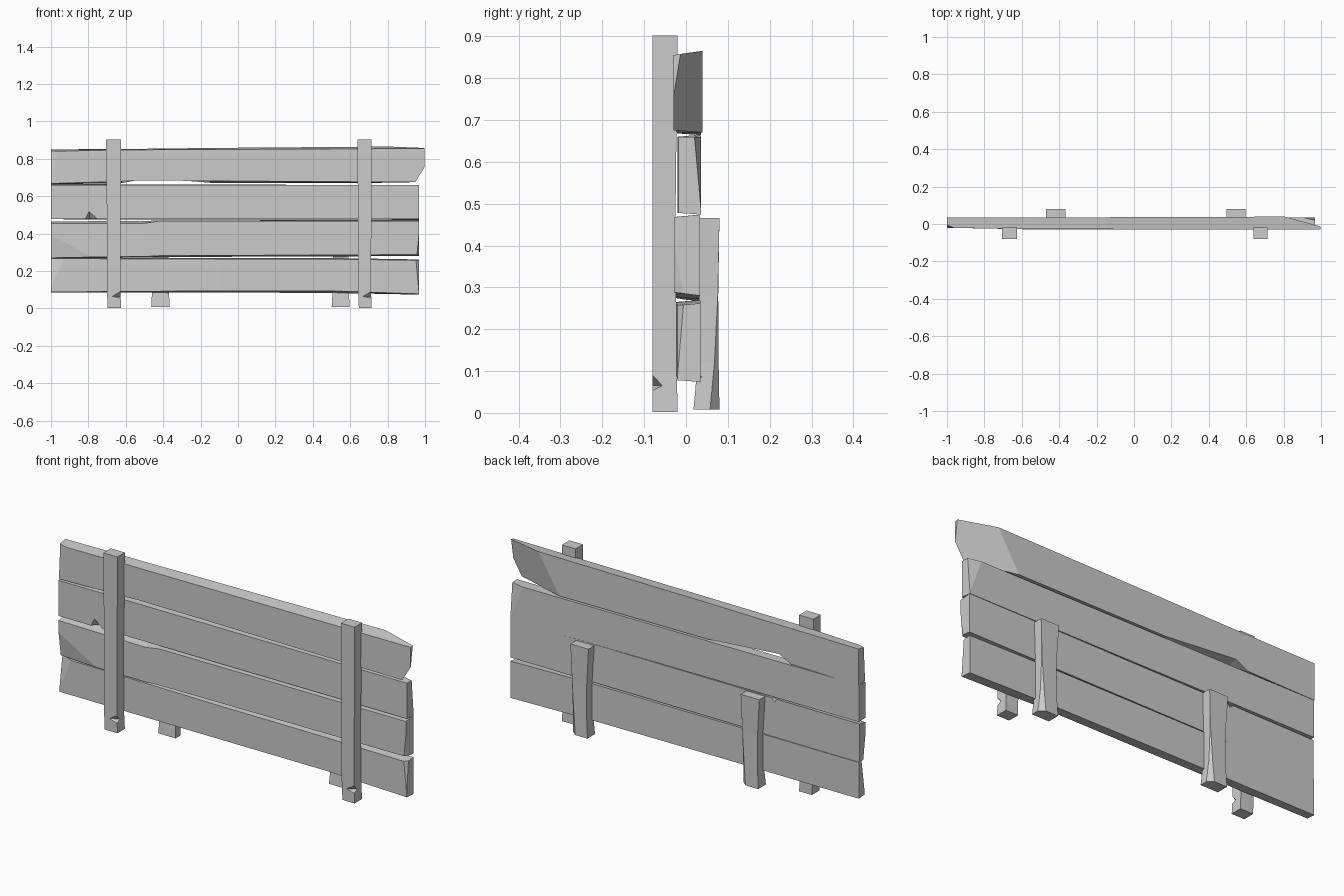
import bpy, bmesh
from mathutils import Vector

if "Cube" in bpy.data.objects:
    bpy.data.objects.remove(bpy.data.objects["Cube"])


def finish(name, bm):
    bmesh.ops.recalc_face_normals(bm, faces=bm.faces)
    me = bpy.data.meshes.new(name)
    bm.to_mesh(me)
    bm.free()
    ob = bpy.data.objects.new(name, me)
    bpy.context.collection.objects.link(ob)
    return ob


def loft(name, rings, slices=()):
    """Skin four-cornered rings, then shave corners off with planes (three points each)."""
    bm = bmesh.new()
    loops = [[bm.verts.new(p) for p in r] for r in rings]
    for a, b in zip(loops, loops[1:]):
        for i in range(4):
            j = (i + 1) % 4
            bm.faces.new((a[i], a[j], b[j], b[i]))
    bm.faces.new(loops[0])
    bm.faces.new(loops[-1])
    bmesh.ops.recalc_face_normals(bm, faces=bm.faces)
    mid = sum((v.co for v in bm.verts), Vector()) / len(bm.verts)
    for s in slices:
        p, q, r = map(Vector, s)
        n = (q - p).cross(r - p)
        if n.dot(mid - p) > 0:
            n = -n
        geom = bm.verts[:] + bm.edges[:] + bm.faces[:]
        cut = bmesh.ops.bisect_plane(bm, geom=geom, plane_co=p, plane_no=n, clear_outer=True)
        edges = [e for e in cut["geom_cut"] if isinstance(e, bmesh.types.BMEdge)]
        bmesh.ops.holes_fill(bm, edges=edges, sides=0)
    return finish(name, bm)


def plank(name, sections, slices=()):
    # section: x, front y, back y, then z of front-bottom, front-top, back-top, back-bottom
    rings = [[(x, f, fb), (x, f, ft), (x, b, bt), (x, b, bb)]
             for x, f, b, fb, ft, bt, bb in sections]
    return loft(name, rings, slices)


def post(name, sections, slices=()):
    # section: z, x0, x1, y0, y1
    rings = [[(x0, y0, z), (x1, y0, z), (x1, y1, z), (x0, y1, z)]
             for z, x0, x1, y0, y1 in sections]
    return loft(name, rings, slices)


def chip(ob, points):
    """Knock a splinter out of an edge: subtract the convex hull of the points."""
    bm = bmesh.new()
    for p in points:
        bm.verts.new(p)
    bmesh.ops.convex_hull(bm, input=bm.verts[:])
    cutter = finish("chip_cutter", bm)
    cutter.hide_render = True
    mod = ob.modifiers.new("chip", 'BOOLEAN')
    mod.operation = 'DIFFERENCE'
    mod.solver = 'EXACT'
    mod.object = cutter
    bpy.context.view_layer.objects.active = ob
    bpy.ops.object.modifier_apply(modifier=mod.name)
    bpy.data.objects.remove(cutter)


# Top plank, with a long split along its lower back edge
plank("top_plank", [
    (-1.0, -.02, .036, .668, .84, .85, .664),
    (-.62, -.027, .036, .68, .848, .853, .67),
    (-.55, -.028, .036, .684, .848, .853, .705),
    (-.15, -.028, .036, .682, .85, .858, .672),
    (.997, -.03, .04, .675, .855, .867, .67)],
    [((1.0, -.012, .87), (.955, -.031, .68), (1.0, -.03, .76)),
     ((-1.0, -.005, .86), (-.96, -.021, .85), (-.99, -.021, .66))])

# Second plank, with a notch low on its front face
second = plank("second_plank", [
    (-1.0, -.02, .034, .478, .66, .665, .477),
    (.967, -.018, .036, .478, .66, .659, .474)],
    [((.968, .02, .66), (.968, .036, .48), (.93, .037, .57))])
chip(second, [(-.84, -.04, .465), (-.71, -.04, .465), (-.80, -.04, .545),
              (-.79, .02, .465)])

# Third plank, with a worn left end and a chipped top edge
third = plank("third_plank", [
    (-1.0, -.02, .03, .272, .455, .465, .268),
    (-.5, -.03, .032, .278, .455, .468, .272),
    (-.42, -.03, .032, .282, .468, .47, .275),
    (.967, -.027, .034, .288, .468, .474, .28)],
    [((-1.0, -.002, .27), (-1.0, -.022, .41), (-.76, -.026, .27)),
     ((.968, -.005, .288), (.968, -.026, .40), (.955, -.03, .288))])
chip(third, [(-.57, .045, .485), (-.47, .045, .485), (-.52, .045, .435),
             (-.53, .005, .485)])

# Bottom plank
plank("bottom_plank", [
    (-1.0, -.012, .034, .088, .266, .27, .085),
    (-.1, -.024, .035, .094, .265, .27, .085),
    (.5, -.024, .035, .094, .264, .27, .083),
    (.967, -.02, .035, .078, .257, .262, .074)],
    [((-1.0, .012, .27), (-.93, -.013, .27), (-1.0, -.012, .11)),
     ((.968, -.005, .26), (.95, -.021, .26), (.968, -.02, .08))])

# Tall front posts, each chipped near the foot
for side, x0, x1 in (("left", -.705, -.625), ("right", .638, .715)):
    p = post(side + "_front_post", [
        (.002, x0 + .008, x1, -.08, -.02),
        (.10, x0 + .004, x1 - .004, -.08, -.022),
        (.48, x0 + .004, x1 - .002, -.08, -.025),
        (.902, x0, x1, -.08, -.02)])
    chip(p, [(x1 + .01, -.09, .11), (x1 + .01, -.09, .045), (x1 + .01, -.05, .065),
             (x1 - .065, -.09, .065)])

# Short back posts, narrower in the middle, with shaved edges and a chip
for side, x0, x1 in (("left", -.47, -.365), ("right", .495, .597)):
    p = post(side + "_back_post", [
        (.008, x0 + .006, x1, .018, .08),
        (.12, x0 + .012, x1 - .006, .028, .078),
        (.28, x0 + .012, x1 - .006, .031, .077),
        (.466, x0, x1, .033, .08)],
        [((x1 - .03, .082, .0), (x1 - .005, .082, .42), (x1, .062, .1))])
    chip(p, [(x1 + .01, .01, .12), (x1 + .01, .01, .065), (x1 + .01, .045, .085),
             (x1 - .06, .01, .09)])
